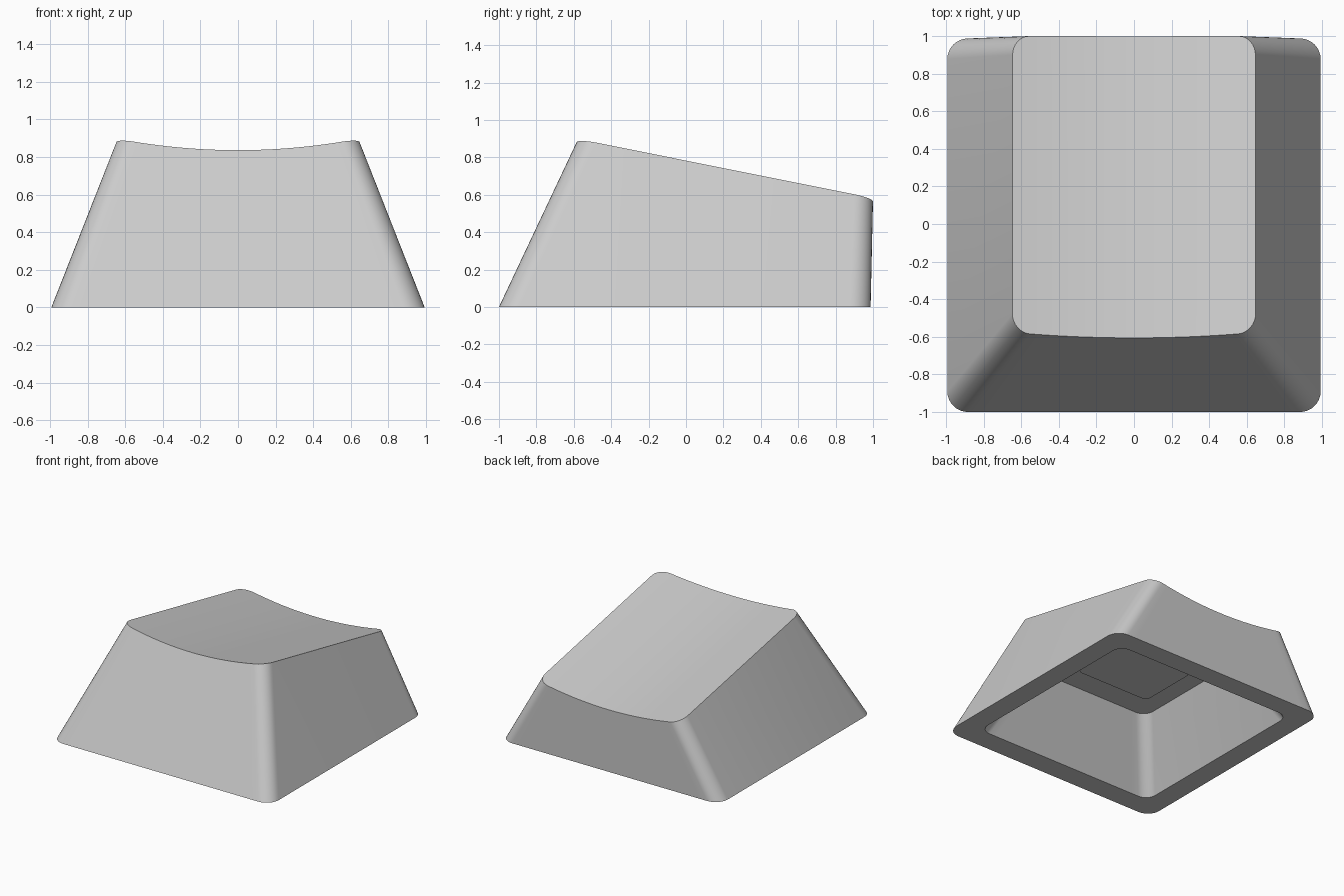
import bpy, bmesh, math
from mathutils import Vector

cube = bpy.data.objects.get("Cube")
if cube:
    bpy.data.objects.remove(cube, do_unlink=True)

ARC, SPAN = 8, 24          # corner segments, segments along front and back


def half_ring(half_x, y_edge, z, radius, side):
    """Left-to-right half of a rounded rectangle; side is -1 front, +1 back."""
    pts = []
    cx, cy = half_x - radius, y_edge - side * radius
    for i in range(ARC + 1):
        a = math.pi / 2 * i / ARC
        pts.append(Vector((-cx - radius * math.cos(a), cy + side * radius * math.sin(a), z)))
    for i in range(1, SPAN):
        pts.append(Vector((-cx + 2 * cx * i / SPAN, y_edge, z)))
    right = [Vector((-p.x, p.y, p.z)) for p in reversed(pts[:ARC + 1])]
    return pts + right


def ring(half_x, front, back, z, radius):
    return (half_ring(half_x, front, z, radius, -1)
            + half_ring(half_x, back, z, radius, 1)[::-1])


def slope_height(p):
    """Backward-sloping plane through the raised side edges of the top."""
    return 0.887 - 0.2 * (p.y + 0.56)


def dish_height(p):
    """The same slope with a cylindrical scoop."""
    return slope_height(p) + 0.06 * ((p.x / 0.61) ** 2 - 1)


def slide_to_dish(base, top):
    """Extend a wall line until it meets the dish."""
    p = top.copy()
    for _ in range(8):
        p = base + (top - base) * (dish_height(p) / top.z)
    return p


# Outer shell rings
base = ring(0.993, -1.0, 0.987, 0, 0.11)
rim_guide = ring(0.65, -0.58, 1.0, 0, 0.1)
for p in rim_guide:
    p.z = slope_height(p)
top = [slide_to_dish(b, t) for b, t in zip(base, rim_guide)]

# Hollow underside with a low block in the middle of its ceiling
opening = ring(0.82, -0.82, 0.82, 0, 0.09)
ceiling = ring(0.57, -0.55, 0.55, 0.515, 0.09)
block_root = ring(0.34, -0.26, 0.26, 0.515, 0.05)
block_tip = ring(0.34, -0.26, 0.26, 0.44, 0.05)

bm = bmesh.new()
loops = [[bm.verts.new(p) for p in r]
         for r in (top, base, opening, ceiling, block_root, block_tip)]
count = len(top)

# Walls, bottom rim and cavity
for a, b in zip(loops, loops[1:]):
    for i in range(count):
        j = (i + 1) % count
        bm.faces.new((a[i], a[j], b[j], b[i]))

# Dished top and block underside, as strips from front to back
for loop in (loops[0], loops[-1]):
    for i in range(count // 2 - 1):
        bm.faces.new((loop[i], loop[i + 1], loop[count - 2 - i], loop[count - 1 - i]))

bmesh.ops.recalc_face_normals(bm, faces=bm.faces)
mesh = bpy.data.meshes.new("keycap")
bm.to_mesh(mesh)
bm.free()

# Single plain plastic colour
mat = bpy.data.materials.new("light_grey_plastic")
mat.use_nodes = True
colour = (0.6, 0.6, 0.6, 1)
mat.diffuse_color = colour
mat.node_tree.nodes["Principled BSDF"].inputs["Base Color"].default_value = colour
mesh.materials.append(mat)

keycap = bpy.data.objects.new("keycap", mesh)
bpy.context.collection.objects.link(keycap)
bpy.ops.object.select_all(action='DESELECT')
keycap.select_set(True)
bpy.context.view_layer.objects.active = keycap
bpy.ops.object.shade_smooth_by_angle(angle=math.radians(30))
